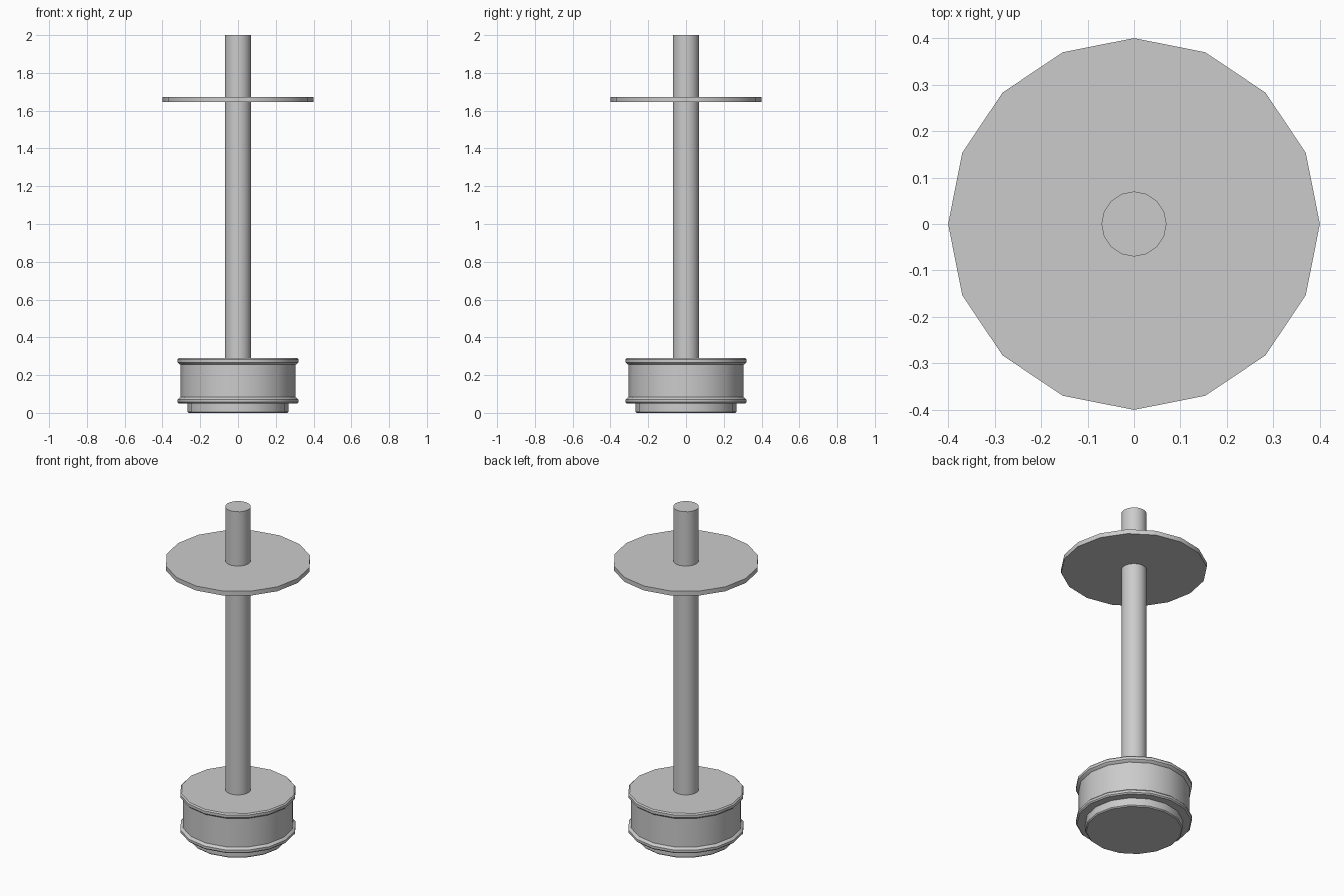
import bpy, bmesh, math

cube = bpy.data.objects.get("Cube")
if cube:
    bpy.data.objects.remove(cube, do_unlink=True)

SIDES = 16

grey = bpy.data.materials.new("plain grey")
grey.use_nodes = True
GREY = (0.6, 0.6, 0.6, 1)
grey.diffuse_color = GREY
grey.node_tree.nodes["Principled BSDF"].inputs["Base Color"].default_value = GREY


def lathe(name, profile):
    """Turn (radius, height) points, bottom to top, into a capped solid."""
    bm = bmesh.new()
    rings = [[bm.verts.new((r * math.cos(math.tau * i / SIDES),
                            r * math.sin(math.tau * i / SIDES), z))
              for i in range(SIDES)] for r, z in profile]
    for low, high in zip(rings, rings[1:]):
        for i in range(SIDES):
            j = (i + 1) % SIDES
            bm.faces.new((low[i], low[j], high[j], high[i]))
    bm.faces.new(rings[0][::-1])
    bm.faces.new(rings[-1])
    mesh = bpy.data.meshes.new(name)
    bm.to_mesh(mesh)
    bm.free()
    mesh.materials.append(grey)
    obj = bpy.data.objects.new(name, mesh)
    bpy.context.collection.objects.link(obj)
    bpy.ops.object.select_all(action="DESELECT")
    obj.select_set(True)
    bpy.context.view_layer.objects.active = obj
    bpy.ops.object.shade_smooth_by_angle(angle=math.radians(30))
    return obj


def rim(z0, z1, r=0.32, c=0.007):
    """Flange outline with softened edges."""
    return [(r - c, z0), (r, z0 + c), (r, z1 - c), (r - c, z1)]


# Round base: foot, lower rim, recessed wall, upper rim
lathe("base", [(0.262, 0), (0.268, 0.006), (0.268, 0.05)]
      + rim(0.05, 0.078) + [(0.305, 0.083), (0.305, 0.255)]
      + rim(0.26, 0.29))

# Central pole, seated in the base
lathe("pole", [(0.07, 0.28), (0.07, 2)])

# Thin disc near the top of the pole
lathe("disc", [(0.4, 1.645), (0.4, 1.672)])
